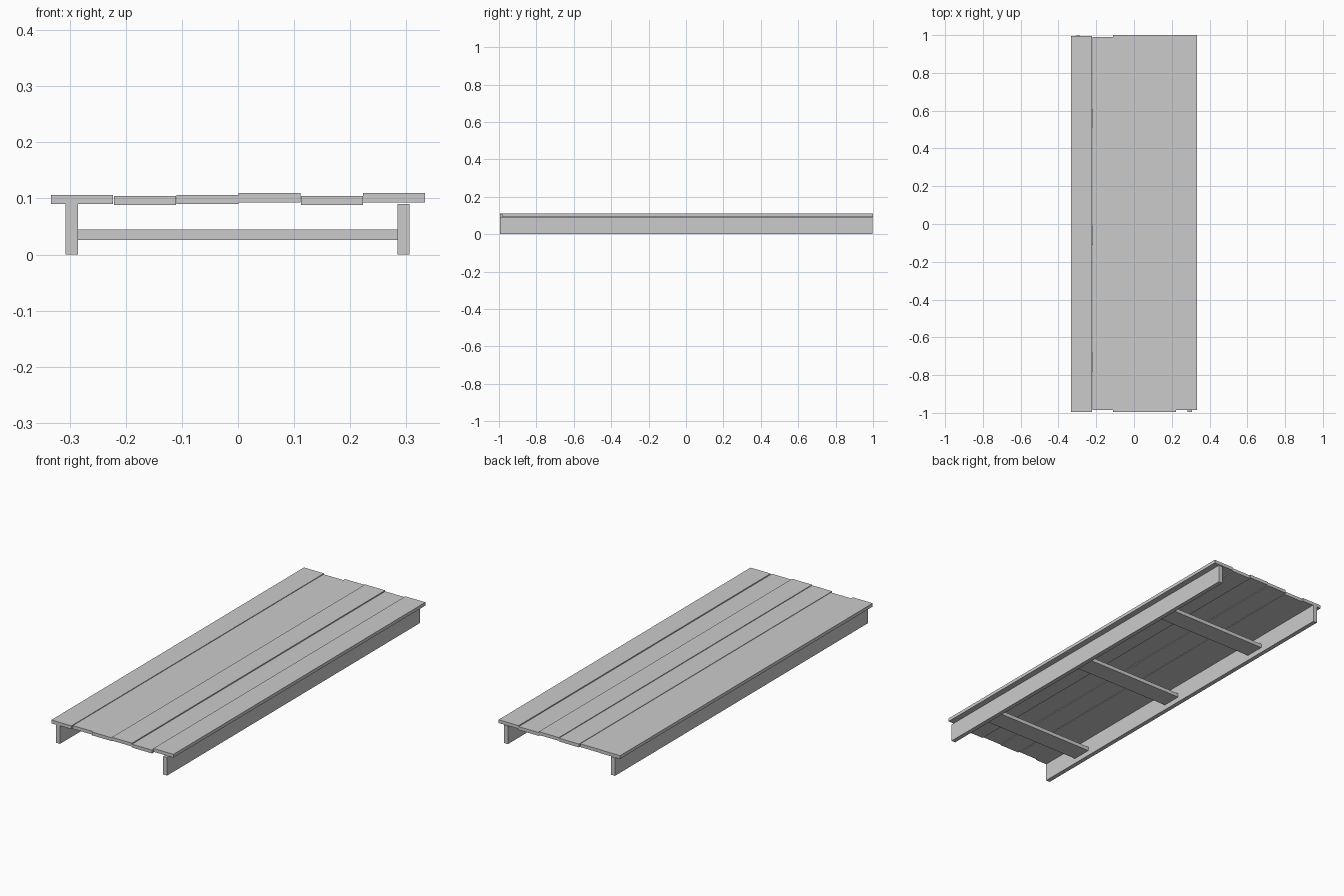
import bpy

# Remove the default cube
old = bpy.data.objects.get("Cube")
if old:
    bpy.data.objects.remove(old, do_unlink=True)

# Single plain grey
grey = bpy.data.materials.new("plain grey")
grey.use_nodes = True
colour = (0.6, 0.6, 0.6, 1)
grey.diffuse_color = colour
grey.node_tree.nodes["Principled BSDF"].inputs["Base Color"].default_value = colour


def board(name, x, y, z):
    """Box spanning the (low, high) range on each axis."""
    spans = (x, y, z)
    bpy.ops.mesh.primitive_cube_add(size=1, location=[(a + b) / 2 for a, b in spans])
    ob = bpy.context.object
    ob.name = name
    ob.scale = [b - a for a, b in spans]
    bpy.ops.object.transform_apply(location=False, rotation=False, scale=True)
    ob.data.materials.append(grey)
    return ob


# Deck planks, laid slightly unevenly: underside height, front end, back end
pitch, width, thick = 0.111, 0.11, 0.0165
planks = [
    (0.090, -0.995, 0.995),
    (0.088, -0.985, 0.990),
    (0.090, -0.995, 1.0),
    (0.093, -0.995, 1.0),
    (0.088, -0.995, 1.0),
    (0.093, -0.985, 1.0),
]
for i, (z, front, back) in enumerate(planks):
    x = -0.332 + i * pitch
    if i == 0:
        x -= 0.001
    board(f"deck_plank_{i + 1}", (x, x + width + 0.0005), (front, back), (z, z + thick))

# Long side beams standing on edge
for side, x in (("right", -0.296), ("left", 0.295)):
    board(f"{side}_beam", (x - 0.011, x + 0.011), (-0.995, 0.998), (0, 0.09))

# Flat cross braces between the beams
for i, y in enumerate((-0.73, -0.06, 0.56)):
    board(f"cross_brace_{i + 1}", (-0.285, 0.284), (y - 0.05, y + 0.05), (0.026, 0.045))
